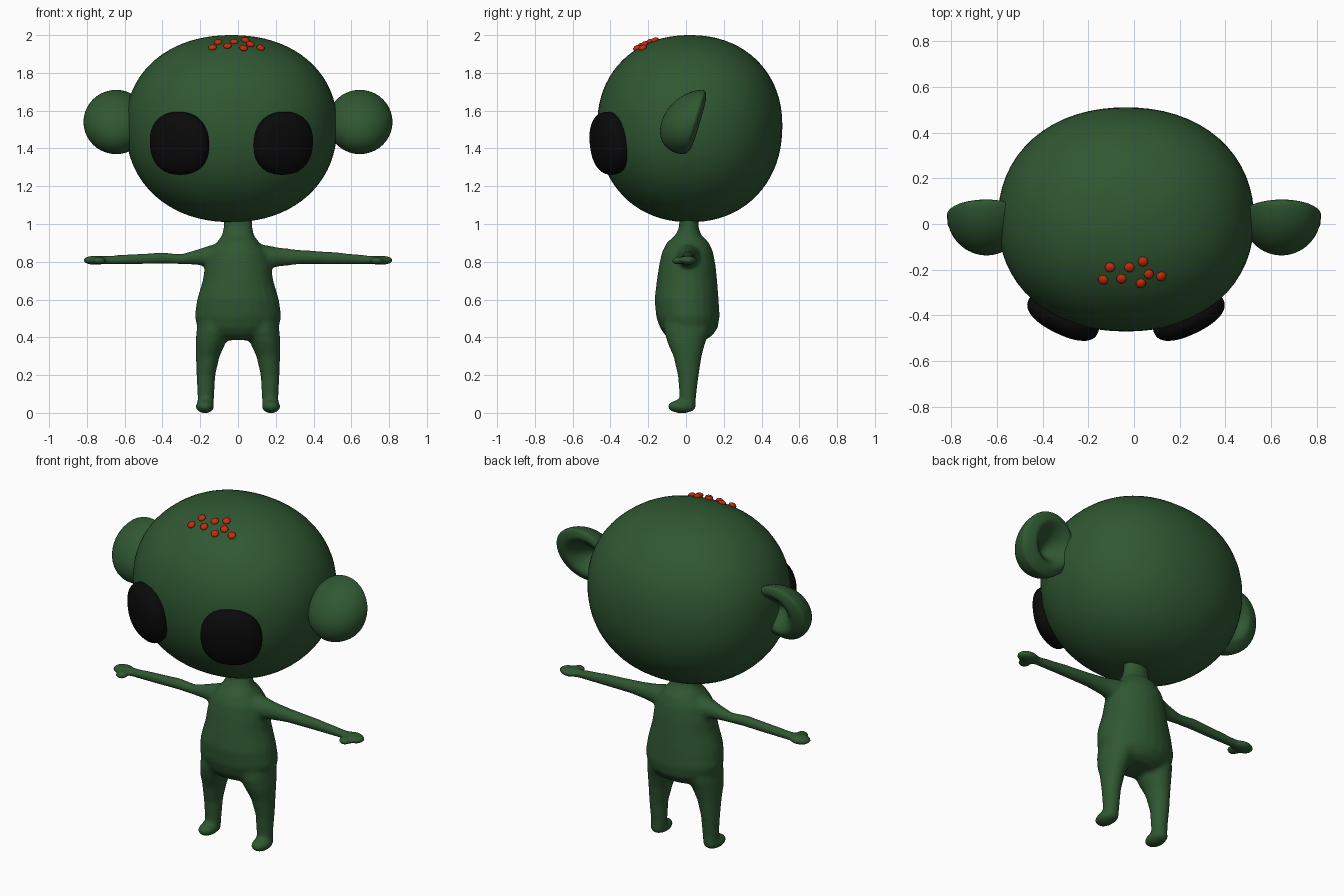
import bpy, bmesh, math
from mathutils import Vector, Matrix

cube = bpy.data.objects.get("Cube")
if cube:
    bpy.data.objects.remove(cube)


def material(name, rgb, rough=0.6):
    m = bpy.data.materials.new(name)
    m.use_nodes = True
    m.diffuse_color = (*rgb, 1)
    bsdf = m.node_tree.nodes["Principled BSDF"]
    bsdf.inputs["Base Color"].default_value = (*rgb, 1)
    bsdf.inputs["Roughness"].default_value = rough
    return m


GREEN = material("dark green skin", (0.029, 0.096, 0.032))
BLACK = material("eye black", (0.003, 0.003, 0.003))
RED = material("bead red", (0.55, 0.025, 0.004))


def finish(bm, name, mat):
    bmesh.ops.recalc_face_normals(bm, faces=bm.faces)
    for f in bm.faces:
        f.smooth = True
    me = bpy.data.meshes.new(name)
    bm.to_mesh(me)
    bm.free()
    me.materials.append(mat)
    ob = bpy.data.objects.new(name, me)
    bpy.context.collection.objects.link(ob)
    return ob


def ball(seg=48, rings=32):
    bm = bmesh.new()
    bmesh.ops.create_uvsphere(bm, u_segments=seg, v_segments=rings, radius=1)
    return bm


def bulge(bm, n):
    """Turn the unit ball into a slightly boxier superellipsoid."""
    for v in bm.verts:
        v.co /= sum(abs(c) ** n for c in v.co) ** (1 / n)


def loft(bm, axis, stations, sides=24):
    """Tube of elliptical rings: (position, centre a, centre b, radius a, radius b)."""
    loops = []
    for t, a, b, ra, rb in stations:
        ring = []
        for i in range(sides):
            w = math.tau * i / sides
            p, q = a + ra * math.cos(w), b + rb * math.sin(w)
            ring.append(bm.verts.new((p, q, t) if axis == "z" else (t, p, q)))
        loops.append(ring)
    faces = [bm.faces.new(loops[0]), bm.faces.new(loops[-1])]
    for lo, hi in zip(loops, loops[1:]):
        for i in range(sides):
            j = (i + 1) % sides
            faces.append(bm.faces.new((lo[i], lo[j], hi[j], hi[i])))
    bmesh.ops.recalc_face_normals(bm, faces=faces)


def blob(bm, centre, radii):
    m = Matrix.Translation(centre) @ Matrix.Diagonal((*radii, 1))
    bmesh.ops.create_uvsphere(bm, u_segments=20, v_segments=14, radius=1, matrix=m)


# Head
bm = ball(64, 40)
bulge(bm, 2.15)
for v in bm.verts:
    x, y, z = v.co
    v.co = (-0.035 + 0.56 * x, 0.02 + 0.49 * y, 1.52 + (0.48 if z > 0 else 0.51) * z)
finish(bm, "head", GREEN)

# Eyes: flattened rounded pads turned outward
for side, label in ((-1, "right"), (1, "left")):
    bm = ball()
    bulge(bm, 2.3)
    turn = Matrix.Rotation(side * math.radians(26), 4, "Z") @ Matrix.Rotation(math.radians(6), 4, "X")
    place = Matrix.Translation((-0.035 + side * 0.275, -0.405, 1.427))
    bm.transform(place @ turn @ Matrix.Diagonal((0.168, 0.075, 0.167, 1)))
    finish(bm, label + "_eye", BLACK)

# Ears: domed in front, hollow behind
for side, label in ((-1, "right"), (1, "left")):
    bm = ball(40, 40)
    bm.transform(Matrix.Rotation(math.radians(90), 4, "X"))
    for v in bm.verts:
        x, y, z = v.co
        if y > 0:
            k = max(0, 1 - math.hypot(x + 0.15, z) / 0.8)
            y = 0.045 * y - 0.12 * k * k * (3 - 2 * k)
        else:
            y *= 0.17
        v.co = (side * (0.645 + 0.173 * x), 0.04 + y + 0.05 * z, 1.54 + 0.17 * z)
    finish(bm, label + "_ear", GREEN)

# Body: torso, limbs, hands and feet fused into one smooth skin
bm = bmesh.new()
loft(bm, "z", [
    (0.385, 0, 0.02, 0.12, 0.08),
    (0.41, 0, 0.015, 0.18, 0.125),
    (0.45, 0, 0.015, 0.215, 0.153),
    (0.51, 0, 0.01, 0.23, 0.168),
    (0.60, 0, 0.003, 0.217, 0.17),
    (0.70, 0, 0.005, 0.187, 0.16),
    (0.78, 0, 0.007, 0.175, 0.15),
    (0.85, 0, 0.008, 0.155, 0.136),
    (0.90, 0, 0.01, 0.115, 0.113),
    (0.94, 0, 0.012, 0.084, 0.07),
    (0.98, 0, 0.015, 0.077, 0.052),
    (1.08, 0, 0.015, 0.077, 0.05),
])
for s in (-1, 1):
    # Legs and feet
    loft(bm, "z", [
        (0.015, s * 0.172, 0.008, 0.042, 0.042),
        (0.10, s * 0.17, 0.01, 0.045, 0.045),
        (0.20, s * 0.17, 0.012, 0.05, 0.056),
        (0.30, s * 0.16, 0.008, 0.063, 0.075),
        (0.37, s * 0.145, 0.002, 0.08, 0.1),
        (0.43, s * 0.13, 0.005, 0.09, 0.12),
        (0.50, s * 0.12, 0.005, 0.09, 0.12),
    ])
    blob(bm, (s * 0.175, -0.022, 0.034), (0.05, 0.077, 0.036))
    # Palm and thumb
    blob(bm, (s * 0.755, 0.01, 0.808), (0.068, 0.05, 0.025))
    blob(bm, (s * 0.735, -0.043, 0.806), (0.036, 0.035, 0.021))

# Arms: the right one is thinner at the shoulder with a small elbow bump
loft(bm, "x", [
    (0.05, 0.01, 0.82, 0.08, 0.075),
    (0.14, 0.01, 0.825, 0.065, 0.065),
    (0.22, 0.01, 0.825, 0.045, 0.05),
    (0.33, 0.01, 0.825, 0.037, 0.038),
    (0.50, 0.01, 0.82, 0.03, 0.033),
    (0.66, 0.01, 0.812, 0.026, 0.025),
    (0.76, 0.01, 0.808, 0.026, 0.022),
])
loft(bm, "x", [
    (-0.05, 0.01, 0.82, 0.08, 0.075),
    (-0.14, 0.01, 0.83, 0.065, 0.06),
    (-0.21, 0.01, 0.825, 0.042, 0.042),
    (-0.30, 0.01, 0.814, 0.03, 0.027),
    (-0.40, 0.01, 0.82, 0.032, 0.03),
    (-0.52, 0.01, 0.815, 0.029, 0.028),
    (-0.66, 0.01, 0.81, 0.026, 0.025),
    (-0.76, 0.01, 0.808, 0.026, 0.022),
])
body = finish(bm, "body", GREEN)
fuse = body.modifiers.new("fuse", "REMESH")
fuse.mode = "VOXEL"
fuse.voxel_size = 0.011
fuse.use_smooth_shade = True
relax = body.modifiers.new("relax", "SMOOTH")
relax.factor = 0.5
relax.iterations = 8

# Red beads scattered over the brow of the head
beads = [(-0.135, -0.245, 1.935), (-0.105, -0.19, 1.962), (-0.055, -0.24, 1.943),
         (-0.02, -0.19, 1.965), (0.04, -0.165, 1.973), (0.065, -0.22, 1.952),
         (0.03, -0.26, 1.932), (0.12, -0.23, 1.933)]
for i, spot in enumerate(beads):
    bm = ball(16, 10)
    out = Vector((spot[0] + 0.035, spot[1], spot[2] - 1.5))
    turn = out.to_track_quat("Z", "Y").to_matrix().to_4x4()
    bm.transform(Matrix.Translation(spot) @ turn @ Matrix.Diagonal((0.022, 0.022, 0.014, 1)))
    finish(bm, f"bead_{i + 1}", RED)
